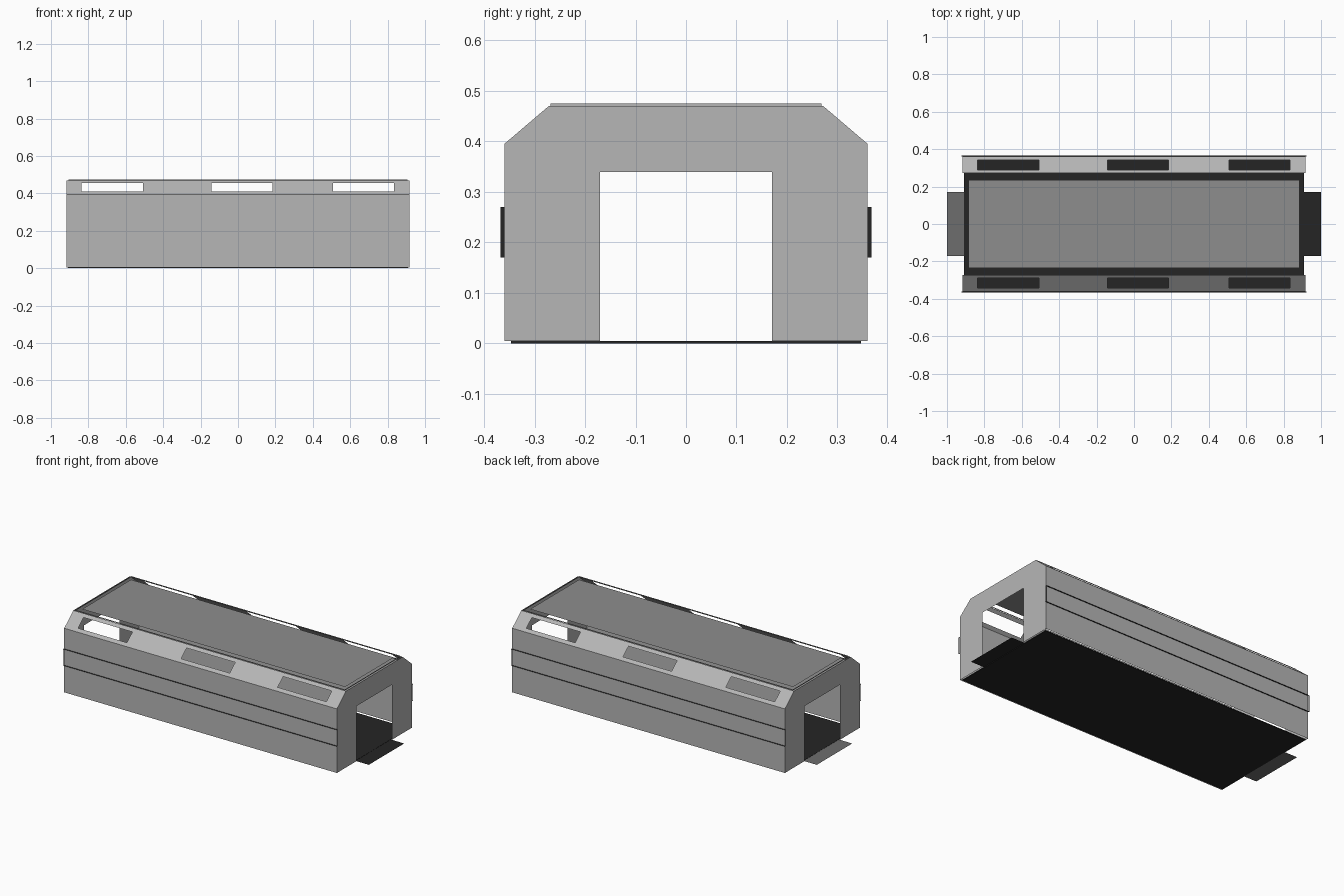
import bpy, bmesh

if "Cube" in bpy.data.objects:
    bpy.data.objects.remove(bpy.data.objects["Cube"])

L, W = 0.918, 0.36            # half length, half width of the shell
ROOF_Y = 0.272                # half width at the top of the chamfer
Z0, Z1, Z2 = 0.005, 0.395, 0.47


def mat(name, v):
    m = bpy.data.materials.new(name)
    m.diffuse_color = (v, v, v, 1)
    m.use_nodes = True
    m.node_tree.nodes["Principled BSDF"].inputs["Base Color"].default_value = m.diffuse_color
    return m


light = mat("light grey", 0.47)
mid = mat("roof grey", 0.27)
slate = mat("slate grey", 0.155)
dark = mat("near black", 0.018)


def build(name, polys, material, outward=None):
    """Make an object from polygons, each optionally turned toward a direction."""
    bm = bmesh.new()
    for pts, direction in polys:
        f = bm.faces.new([bm.verts.new(p) for p in pts])
        f.normal_update()
        if sum(a * b for a, b in zip(f.normal, direction)) < 0:
            f.normal_flip()
    bmesh.ops.remove_doubles(bm, verts=bm.verts, dist=1e-5)
    me = bpy.data.meshes.new(name)
    bm.to_mesh(me)
    bm.free()
    me.materials.append(material)
    ob = bpy.data.objects.new(name, me)
    bpy.context.collection.objects.link(ob)
    return ob


def box(name, size, loc, material):
    bpy.ops.mesh.primitive_cube_add(size=1, location=loc)
    ob = bpy.context.object
    ob.name = name
    ob.scale = size
    ob.data.materials.append(material)


def rect(x, y, z):
    return [(-x, -y, z), (x, -y, z), (x, y, z), (-x, y, z)]


# Floor slab
box("floor", (1.82, 0.694, 0.005), (0, 0, 0.0025), dark)

# Side walls with chamfers, window openings left out
xs = [-L, -0.837, -0.508, -0.143, 0.184, 0.507, 0.835, L]
ts = [0, 0.2, 0.8, 1]
for s, side in ((-1, "front"), (1, "back")):
    polys = [([(-L, s * W, Z0), (L, s * W, Z0), (L, s * W, Z1), (-L, s * W, Z1)], (0, s, 0))]
    build(side + "_wall", polys, light)
    polys = []
    for i in range(7):
        for j in range(3):
            if i % 2 == 1 and j == 1:
                continue
            a, b = [(s * (W + (ROOF_Y - W) * t), Z1 + (Z2 - Z1) * t) for t in ts[j:j + 2]]
            polys.append(([(xs[i], *a), (xs[i + 1], *a), (xs[i + 1], *b), (xs[i], *b)], (0, s, 1)))
    build(side + "_window_chamfer", polys, light)

    # Slim rail loop around the wall panel
    ya, yb = s * W, s * (W + 0.007)
    rx, za, zb = L + 0.004, 0.17, 0.27
    polys = []
    for z, d in ((za, -1), (zb, 1)):
        polys.append(([(-rx, ya, z), (rx, ya, z), (rx, yb, z), (-rx, yb, z)], (0, 0, d)))
    for e in (-1, 1):
        polys.append(([(e * rx, ya, za), (e * rx, yb, za), (e * rx, yb, zb), (e * rx, ya, zb)], (e, 0, 0)))
    build(side + "_rail", polys, dark)

# End walls with doorways, and the flat door sills
half = [(0.17, 0.34), (0.17, Z0), (W, Z0), (W, Z1), (ROOF_Y, Z2)]
outline = half + [(-y, z) for y, z in reversed(half)]
for s, side, m in ((-1, "left", slate), (1, "right", dark)):
    build(side + "_end_wall", [([(s * L, y, z) for y, z in outline], (s, 0, 0))], light)
    xa, xb = s * 0.91, s * 1.0
    build(side + "_door_sill", [([(xa, -0.17, 0.004), (xb, -0.17, 0.004),
                                  (xb, 0.17, 0.004), (xa, 0.17, 0.004)], (0, 0, 1))], m)

# Floating roof panel inside an open gap
build("roof_panel", [(rect(0.885, 0.235, 0.472), (0, 0, 1))], mid)

# Thin upright lip around the roof opening
lo, hi = rect(0.907, 0.268, 0.469), rect(0.907, 0.268, 0.475)
polys = []
for i in range(4):
    k = (i + 1) % 4
    d = (lo[i][0] + lo[k][0], lo[i][1] + lo[k][1], 0)
    polys.append(([lo[i], lo[k], hi[k], hi[i]], d))
build("roof_lip", polys, light)
